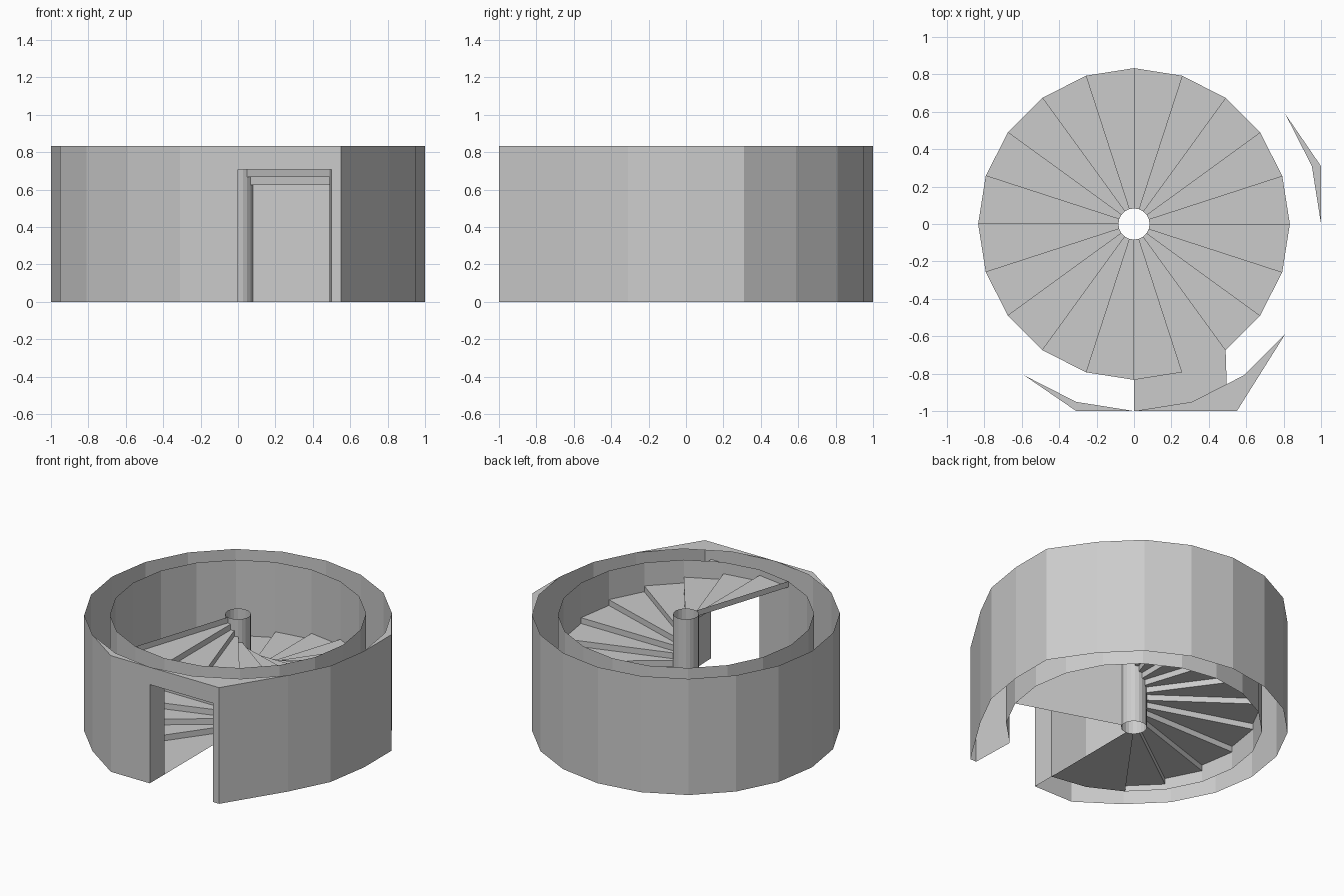
import bpy
import math

if "Cube" in bpy.data.objects:
    bpy.data.objects.remove(bpy.data.objects["Cube"])

U = 1 / 24                       # one riser height
R_OUT, R_IN, R_COL = 24 * U, 20 * U, 2 * U
TOP, DOOR = 20 * U, 17 * U       # wall height, door height


def pt(r, deg):
    a = math.radians(deg)
    return (r * math.cos(a), r * math.sin(a))


def build(name, polys):
    verts, faces, index = [], [], {}
    for poly in polys:
        face = []
        for p in poly:
            key = tuple(round(c, 5) for c in p)
            if key not in index:
                index[key] = len(verts)
                verts.append(key)
            face.append(index[key])
        faces.append(face)
    me = bpy.data.meshes.new(name)
    me.from_pydata(verts, [], faces)
    ob = bpy.data.objects.new(name, me)
    bpy.context.collection.objects.link(ob)
    return ob


def strip(path, z0, z1):
    """Vertical wall panels along a plan path."""
    return [[(*a, z0), (*b, z0), (*b, z1), (*a, z1)] for a, b in zip(path, path[1:])]


def flat(path, z):
    return [(*p, z) for p in path]


# Outer wall: 20-sided, with three corners pushed out square
corner = (0.55, -1.0)
left, right = (0.0, -1.0), (0.5, -1.0)
pushed = {378: (1.0, 0.309), 612: (-0.309, -1.0)}
path = [right, corner] + [pushed.get(d, pt(R_OUT, d)) for d in range(324, 631, 18)]
build("outer_wall", strip(path, 0, TOP) + strip([left, right], DOOR, TOP))

# Flat caps between the round plan and the pushed corners
caps = [flat([pt(R_OUT, d - 18), p, pt(R_OUT, d + 18), pt(R_OUT, d)], TOP)
        for d, p in pushed.items()]
caps.append(flat([left, corner, pt(R_OUT, 324), pt(R_OUT, 306), pt(R_OUT, 288)], TOP))
build("corner_caps", caps)

# Inner wall with the door gap
inner = [pt(R_IN, d) for d in range(306, 631, 18)]
head = [pt(R_IN, d) for d in (270, 288, 306)]
build("inner_wall", strip(inner, 0, TOP) + strip(head, DOOR, TOP))

# Door passage: two jambs and a ceiling
jambs = strip([left, head[0]], 0, DOOR) + strip([head[2], right], 0, DOOR)
build("door_passage", jambs + [flat([left, right] + head[::-1], DOOR)])

# Central column, open tube
build("column", strip([pt(R_COL, d) for d in range(0, 361, 18)], 0, TOP))

# Stairs: thin risers and wedge treads, descending anticlockwise
steps = []
for j in range(20):
    a, z = 252 + 18 * j, TOP - j * U
    steps += strip([pt(R_COL, a), pt(R_IN, a)], z - U, z)
    steps.append(flat([pt(R_COL, a), pt(R_IN, a), pt(R_IN, a + 18), pt(R_COL, a + 18)], z - U))
a = 252
steps.append(flat([pt(R_COL, a), pt(R_IN, a), pt(R_IN, a + 18), pt(R_COL, a + 18)], 0))
build("stairs", steps)

# Wall closing off the space under the stairs
build("under_stair_wall", strip([pt(R_COL, 342), pt(R_IN, 342)], 0, 14 * U))
